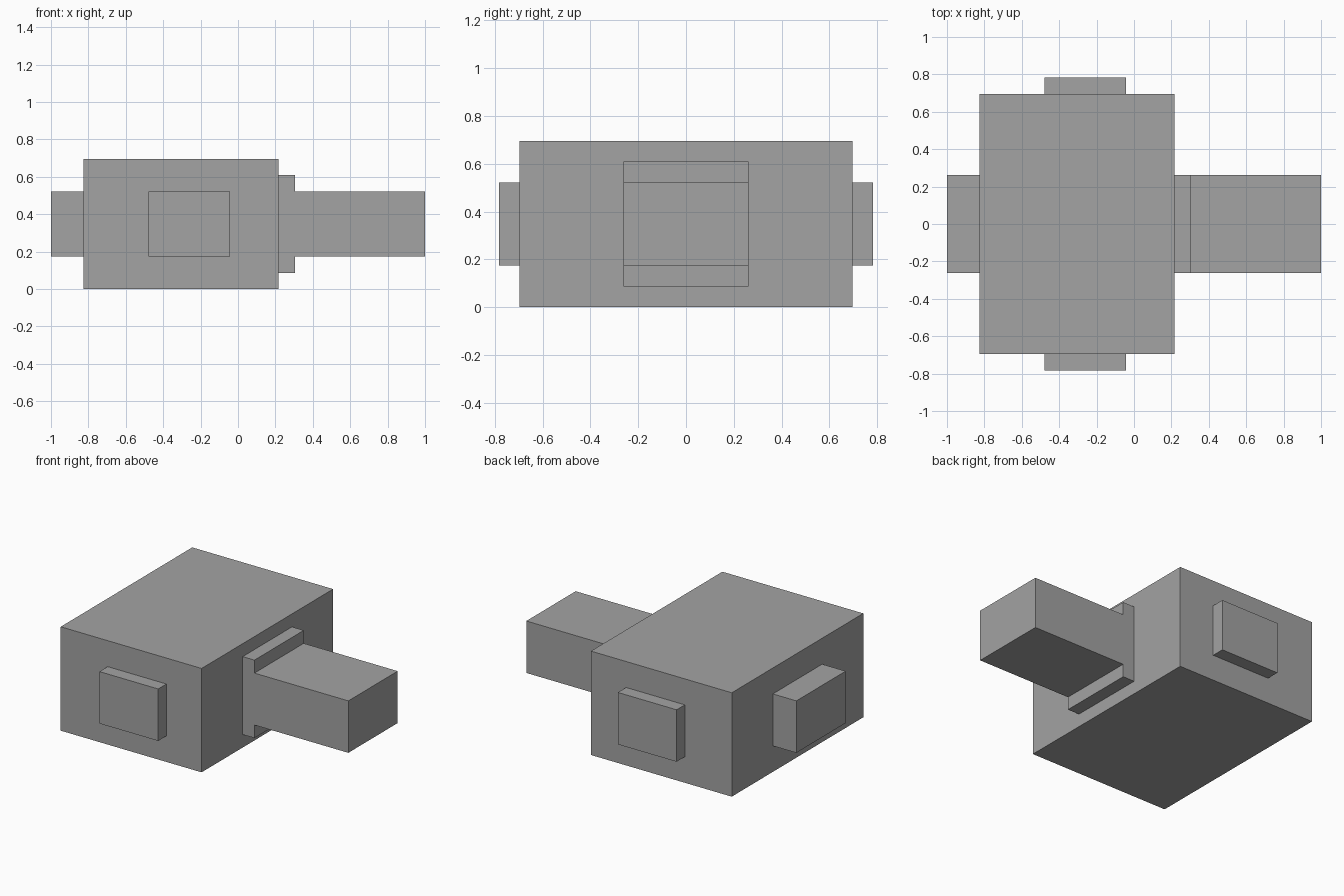
import bpy
import bmesh

if "Cube" in bpy.data.objects:
    bpy.data.objects.remove(bpy.data.objects["Cube"])

U = 2 / 23  # modelling unit: the model is 23 units long

grey = bpy.data.materials.new("mid grey")
grey.diffuse_color = (0.367, 0.367, 0.367, 1)
grey.use_nodes = True
grey.node_tree.nodes["Principled BSDF"].inputs["Base Color"].default_value = grey.diffuse_color


def box(name, x, y, z):
    """Box from (min, max) ranges in units; x is measured from the left end."""
    bm = bmesh.new()
    bmesh.ops.create_cube(bm, size=1)
    for v in bm.verts:
        v.co.x = x[v.co.x > 0] * U - 1
        v.co.y = y[v.co.y > 0] * U
        v.co.z = z[v.co.z > 0] * U
    mesh = bpy.data.meshes.new(name)
    bm.to_mesh(mesh)
    bm.free()
    mesh.materials.append(grey)
    obj = bpy.data.objects.new(name, mesh)
    bpy.context.collection.objects.link(obj)
    return obj


# Main block
box("body", (2, 14), (-8, 8), (0, 8))

# Stub on the left end
box("left_stub", (0, 2), (-3, 3), (2, 6))

# Collar and long arm on the right end
box("arm_collar", (14, 15), (-3, 3), (1, 7))
box("right_arm", (15, 23), (-3, 3), (2, 6))

# Raised pads on the front and back
box("front_pad", (6, 11), (-9, -8), (2, 6))
box("back_pad", (6, 11), (8, 9), (2, 6))
